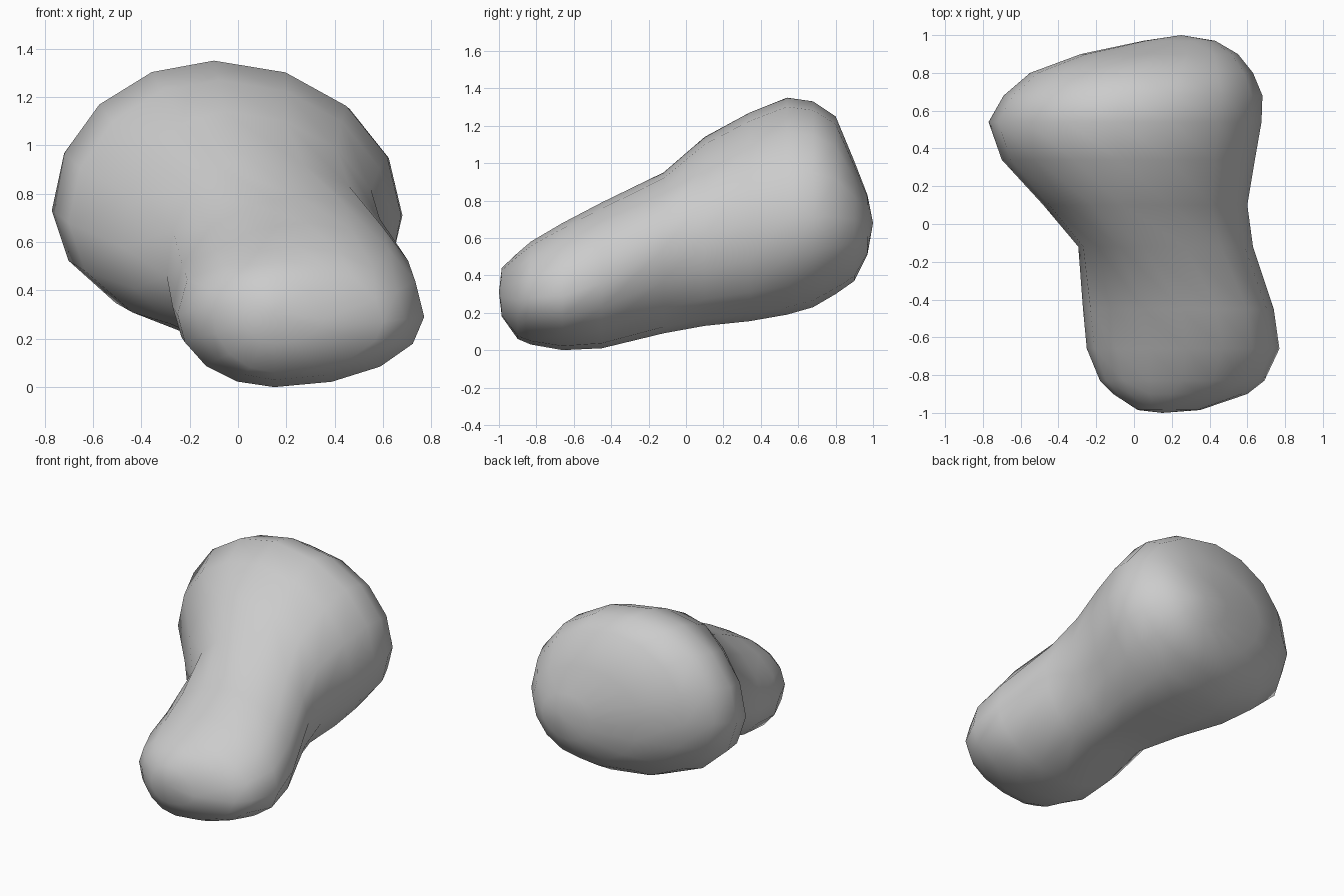
import bpy, bmesh
from math import sin, cos, pi

# Cross-sections along y: y, then the left, right, top and bottom extremes as x, z pairs
SECTIONS = [
    (-0.985, 0.02, 0.30, 0.35, 0.28, 0.15, 0.44, 0.15, 0.18),
    (-0.90, -0.11, 0.32, 0.60, 0.27, 0.20, 0.52, 0.15, 0.06),
    (-0.83, -0.18, 0.32, 0.69, 0.28, 0.25, 0.58, 0.15, 0.03),
    (-0.66, -0.25, 0.30, 0.77, 0.29, 0.28, 0.68, 0.15, 0.00),
    (-0.45, -0.27, 0.33, 0.74, 0.36, 0.25, 0.79, 0.20, 0.01),
    (-0.12, -0.295, 0.46, 0.63, 0.54, 0.05, 0.95, 0.25, 0.09),
    (0.10, -0.48, 0.58, 0.60, 0.62, -0.06, 1.14, 0.20, 0.13),
    (0.34, -0.70, 0.68, 0.64, 0.68, -0.08, 1.27, 0.20, 0.155),
    (0.54, -0.77, 0.73, 0.675, 0.71, -0.10, 1.35, 0.13, 0.19),
    (0.68, -0.69, 0.76, 0.68, 0.71, -0.06, 1.33, 0.10, 0.23),
    (0.80, -0.55, 0.77, 0.63, 0.71, 0.00, 1.25, 0.12, 0.30),
    (0.90, -0.28, 0.75, 0.55, 0.70, 0.12, 1.01, 0.18, 0.37),
    (0.97, 0.05, 0.69, 0.43, 0.66, 0.23, 0.83, 0.24, 0.51),
]
SIDES = 16


def ring(bm, s):
    """Closed oval made of four elliptical quarters that meet at the extremes."""
    y, xl, zl, xr, zr, xt, zt, xb, zb = s
    out = []
    for i in range(SIDES):
        a = 2 * pi * i / SIDES
        c, n = cos(a), sin(a)
        xm, zc = (xt, zt) if n >= 0 else (xb, zb)
        xs, zs = (xr, zr) if c >= 0 else (xl, zl)
        out.append(bm.verts.new((xm + (xs - xm) * abs(c), y, zs + (zc - zs) * abs(n))))
    return out


# Pebble-like body: loft the sections and close both ends with a low cap
bm = bmesh.new()
rings = [ring(bm, s) for s in SECTIONS]
for a, b in zip(rings, rings[1:]):
    for i in range(SIDES):
        j = (i + 1) % SIDES
        bm.faces.new((a[i], a[j], b[j], b[i]))
for r, tip in ((rings[0], (0.15, -1, 0.31)), (rings[-1], (0.25, 1, 0.68))):
    t = bm.verts.new(tip)
    for i in range(SIDES):
        bm.faces.new((r[i], r[(i + 1) % SIDES], t))
bmesh.ops.recalc_face_normals(bm, faces=bm.faces)
for f in bm.faces:
    f.smooth = True
mesh = bpy.data.meshes.new("lobed_body")
bm.to_mesh(mesh)
bm.free()
bpy.context.collection.objects.link(bpy.data.objects.new("lobed_body", mesh))
